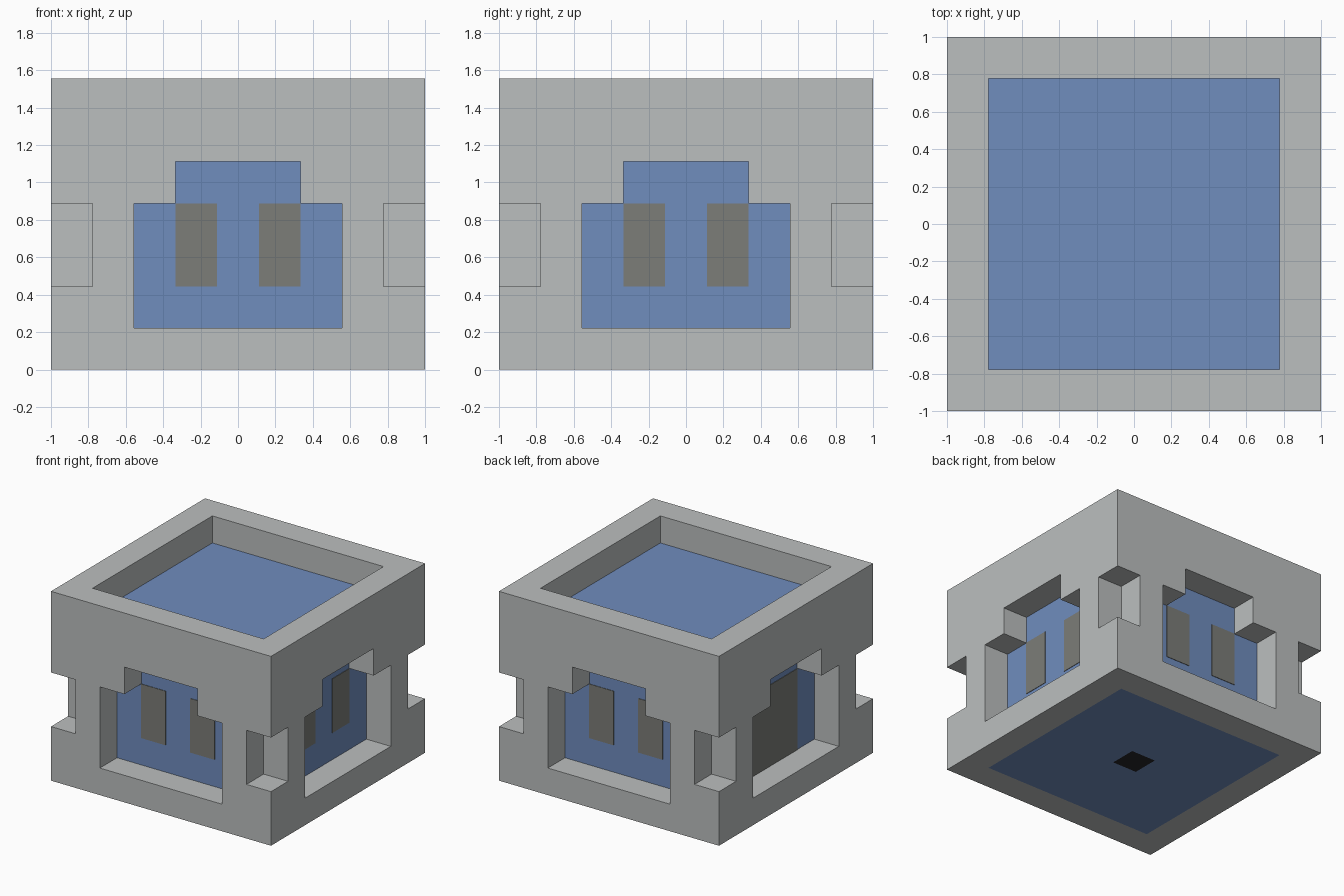
import bpy, bmesh
from math import pi
from mathutils import Matrix, Vector

U = 1 / 9          # module: the block is 18 x 18 x 14 modules
HALF, TALL, CORE = 9 * U, 14 * U, 7 * U

if "Cube" in bpy.data.objects:
    bpy.data.objects.remove(bpy.data.objects["Cube"])


def material(name, r, g, b):
    m = bpy.data.materials.new(name)
    m.use_nodes = True
    m.diffuse_color = (r, g, b, 1)
    m.node_tree.nodes["Principled BSDF"].inputs["Base Color"].default_value = (r, g, b, 1)
    return m


grey = material("light grey", 0.50, 0.52, 0.52)
blue = material("blue", 0.162, 0.266, 0.515)
slot = material("warm grey", 0.20, 0.205, 0.188)
black = material("black", 0.018, 0.018, 0.021)


def box(bm, lo, hi, turn=0):
    """Box between two corners, turned about z by quarter turns."""
    lo, hi = Vector(lo), Vector(hi)
    mat = (Matrix.Rotation(turn * pi / 2, 4, "Z") @ Matrix.Translation((lo + hi) / 2)
           @ Matrix.Diagonal((*(hi - lo), 1)))
    bmesh.ops.create_cube(bm, size=1, matrix=mat)


def make(name, bm, *mats):
    bmesh.ops.recalc_face_normals(bm, faces=bm.faces)
    mesh = bpy.data.meshes.new(name)
    bm.to_mesh(mesh)
    bm.free()
    for m in mats:
        mesh.materials.append(m)
    ob = bpy.data.objects.new(name, mesh)
    bpy.context.collection.objects.link(ob)
    return ob


# Solid block
bm = bmesh.new()
box(bm, (-HALF, -HALF, 0), (HALF, HALF, TALL))
body = make("frame_and_core", bm, grey, blue, black)

# Cutter: roof recess, a stepped window on each side, a notch in each corner
bm = bmesh.new()
box(bm, (-CORE, -CORE, 12 * U), (CORE, CORE, 16 * U))
outline = [(-5, 2), (5, 2), (5, 8), (3, 8), (3, 10), (-3, 10), (-3, 8), (-5, 8)]
for turn in range(4):
    rot = Matrix.Rotation(turn * pi / 2, 3, "Z")
    face = bm.faces.new([bm.verts.new(rot @ Vector((x * U, -CORE, z * U))) for x, z in outline])
    ext = bmesh.ops.extrude_face_region(bm, geom=[face], use_keep_orig=True)
    moved = [e for e in ext["geom"] if isinstance(e, bmesh.types.BMVert)]
    bmesh.ops.translate(bm, verts=moved, vec=rot @ Vector((0, -3 * U, 0)))
    box(bm, (CORE, -10 * U, 4 * U), (10 * U, -CORE, 8 * U), turn)
cutter = make("cutter", bm)
cutter.hide_render = True

mod = body.modifiers.new("openings", "BOOLEAN")
mod.operation, mod.solver, mod.object = "DIFFERENCE", "EXACT", cutter
bpy.context.view_layer.objects.active = body
bpy.ops.object.modifier_apply(modifier=mod.name)
bpy.data.objects.remove(cutter)

# Colour the core where it shows through the openings, then inset the underside
bm = bmesh.new()
bm.from_mesh(body.data)
bm.normal_update()
for f in bm.faces:
    c, n = f.calc_center_median(), f.normal
    roof = n.z > 0.9 and abs(c.z - 12 * U) < 0.01
    out = Vector((c.x, c.y, 0)).dot(n)
    window = abs(n.z) < 0.1 and abs(out - CORE) < 0.01 and min(abs(c.x), abs(c.y)) < 4 * U
    f.material_index = 1 if roof or window else 0
for depth, index in ((2 * U, 1), (6 * U, 2)):
    base = [f for f in bm.faces if f.normal.z < -0.9 and f.calc_center_median().z < 0.01
            and f.material_index == index - 1 and f.calc_center_median().length < 0.1]
    bmesh.ops.inset_region(bm, faces=base, thickness=depth, use_even_offset=True)
    for f in base:
        f.material_index = index
bm.to_mesh(body.data)
bm.free()

# Slots on three sides, one wide door on the fourth
for turn, side in enumerate(("front", "right", "back", "left")):
    spans = {"door": (-3, 3)} if side == "left" else {"slot_a": (-3, -1), "slot_b": (1, 3)}
    for part, (a, b) in spans.items():
        low = 2 if part == "door" else 4
        bm = bmesh.new()
        box(bm, (a * U, -CORE - 0.004, low * U), (b * U, -CORE + 0.002, 8 * U), turn)
        make(f"{side}_{part}", bm, slot)
